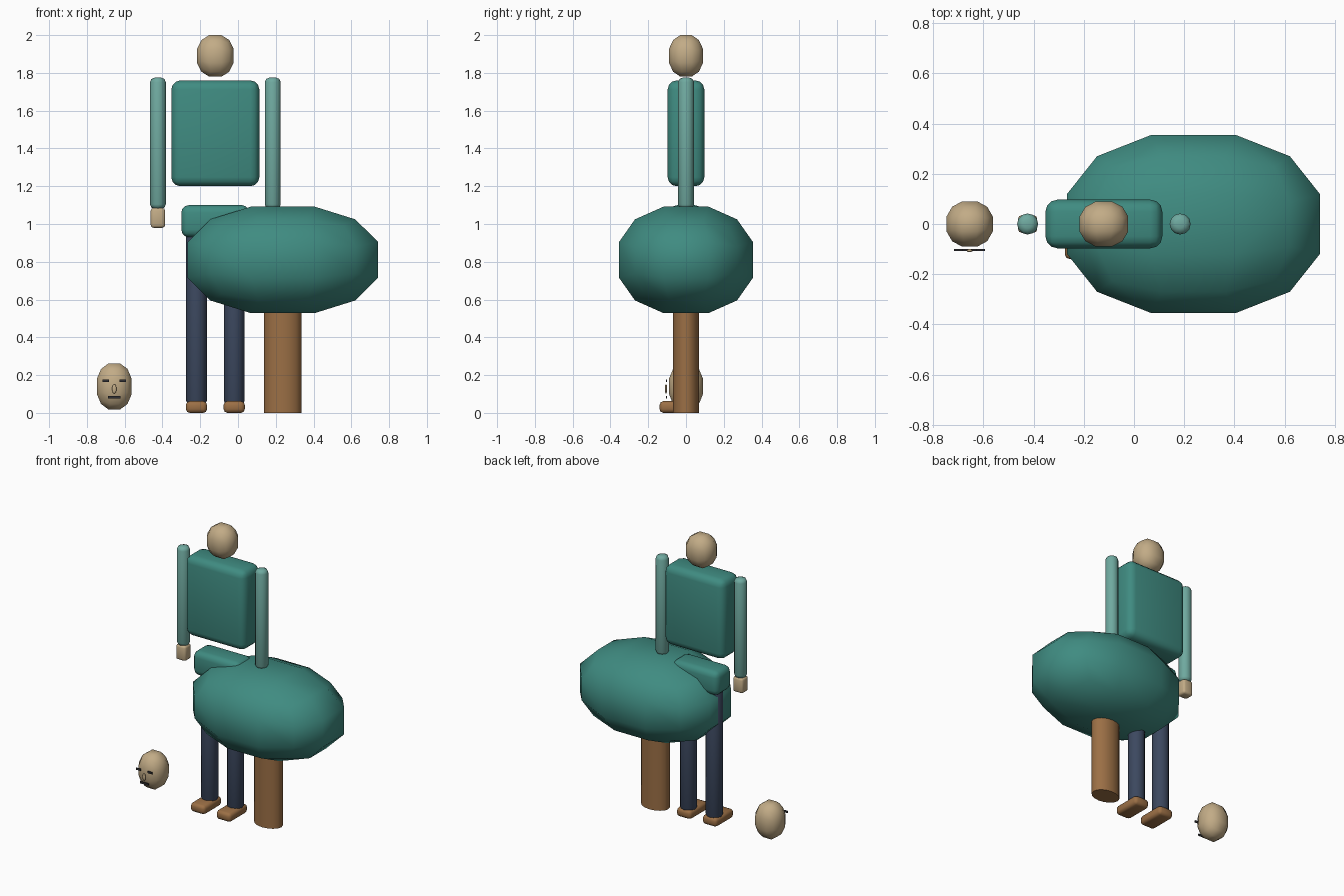
import bpy, bmesh, math
from mathutils import Vector

if "Cube" in bpy.data.objects:
    bpy.data.objects.remove(bpy.data.objects["Cube"])


def material(name, rgb):
    m = bpy.data.materials.new(name)
    m.diffuse_color = (*rgb, 1)
    m.use_nodes = True
    m.node_tree.nodes["Principled BSDF"].inputs["Base Color"].default_value = m.diffuse_color
    return m


TEAL = material("teal", (0.05, 0.26, 0.22))
SLEEVE = material("sleeve", (0.16, 0.40, 0.35))
SKIN = material("skin", (0.54, 0.41, 0.24))
NAVY = material("navy", (0.045, 0.065, 0.115))
BROWN = material("brown", (0.33, 0.16, 0.06))
DARK = material("dark", (0.03, 0.03, 0.035))


def finish(name, bm, mat, angle=60):
    bmesh.ops.recalc_face_normals(bm, faces=bm.faces[:])
    me = bpy.data.meshes.new(name)
    bm.to_mesh(me)
    bm.free()
    me.materials.append(mat)
    ob = bpy.data.objects.new(name, me)
    bpy.context.collection.objects.link(ob)
    bpy.ops.object.select_all(action='DESELECT')
    ob.select_set(True)
    bpy.context.view_layer.objects.active = ob
    bpy.ops.object.shade_smooth_by_angle(angle=math.radians(angle))
    return ob


def blob(name, center, half, mat, cuts=2):
    """Cube divided in thirds, pushed out to a sphere, then stretched to the half sizes."""
    bm = bmesh.new()
    bmesh.ops.create_cube(bm, size=2)
    bmesh.ops.subdivide_edges(bm, edges=bm.edges[:], cuts=cuts, use_grid_fill=True)
    for v in bm.verts:
        v.co.normalize()
    reach = max(v.co.x for v in bm.verts)
    for v in bm.verts:
        v.co = Vector([c + h * k / reach for c, h, k in zip(center, half, v.co)])
    return finish(name, bm, mat)


def bevel(bm, edges, width, segments):
    bmesh.ops.bevel(bm, geom=edges, offset=width, segments=segments,
                    profile=0.5, affect='EDGES')


def block(name, lo, hi, mat, round_=0.0, segments=3):
    """Box from corner to corner with rounded edges."""
    bm = bmesh.new()
    bmesh.ops.create_cube(bm, size=1)
    for v in bm.verts:
        v.co = Vector([(a + b) / 2 + k * (b - a) for a, b, k in zip(lo, hi, v.co)])
    if round_:
        bevel(bm, bm.edges[:], round_, segments)
    return finish(name, bm, mat)


def tube(name, x, z0, z1, rx, ry, mat, round_=0.0, sides=12):
    """Upright cylinder with optional rounded rims."""
    bm = bmesh.new()
    bmesh.ops.create_cone(bm, cap_ends=True, segments=sides, radius1=1, radius2=1, depth=1)
    for v in bm.verts:
        v.co = Vector((x + v.co.x * rx, v.co.y * ry, (z0 + z1) / 2 + v.co.z * (z1 - z0)))
    if round_:
        rims = [e for e in bm.edges if abs(e.verts[0].co.z - e.verts[1].co.z) < 1e-5]
        bevel(bm, rims, round_, 2)
    return finish(name, bm, mat)


# Upper body, mirrored around x = CX
CX = -0.12
blob("head", (CX, 0, 1.89), (0.097, 0.09, 0.11), SKIN)
block("torso", (CX - 0.233, -0.097, 1.2), (CX + 0.233, 0.097, 1.76), TEAL, 0.048)
block("pelvis", (CX - 0.18, -0.085, 0.93), (CX + 0.18, 0.085, 1.1), TEAL, 0.04)

for side, s in (("left", -1), ("right", 1)):
    ax, lx = CX + s * 0.304, CX + s * 0.1
    tube(side + "_arm", ax, 1.08, 1.775, 0.042, 0.042, SLEEVE, 0.024)
    block(side + "_hand", (ax - 0.038, -0.035, 0.98), (ax + 0.038, 0.035, 1.085), SKIN, 0.014, 2)
    tube(side + "_leg", lx, 0.05, 0.95, 0.055, 0.055, NAVY, 0.015)
    block(side + "_shoe", (lx - 0.056, -0.14, 0.0), (lx + 0.056, 0.06, 0.062), BROWN, 0.02, 2)

# Rounded canopy on its trunk
blob("canopy", (0.237, 0, 0.81), (0.505, 0.355, 0.282), TEAL)
tube("trunk", 0.237, 0, 0.58, 0.1, 0.07, BROWN, sides=16)

# Loose head beside the figure, with its thin face parts just in front of it
HX = -0.655
blob("loose_head", (HX, 0, 0.14), (0.092, 0.09, 0.122), SKIN)
for side, s in (("left", -1), ("right", 1)):
    ex = HX + s * 0.045
    block(side + "_eye", (ex - 0.017, -0.107, 0.163), (ex + 0.017, -0.1, 0.176), DARK)
blob("nose", (HX, -0.106, 0.127), (0.011, 0.006, 0.024), SKIN)
block("mouth", (HX - 0.032, -0.107, 0.076), (HX + 0.032, -0.1, 0.089), DARK)
